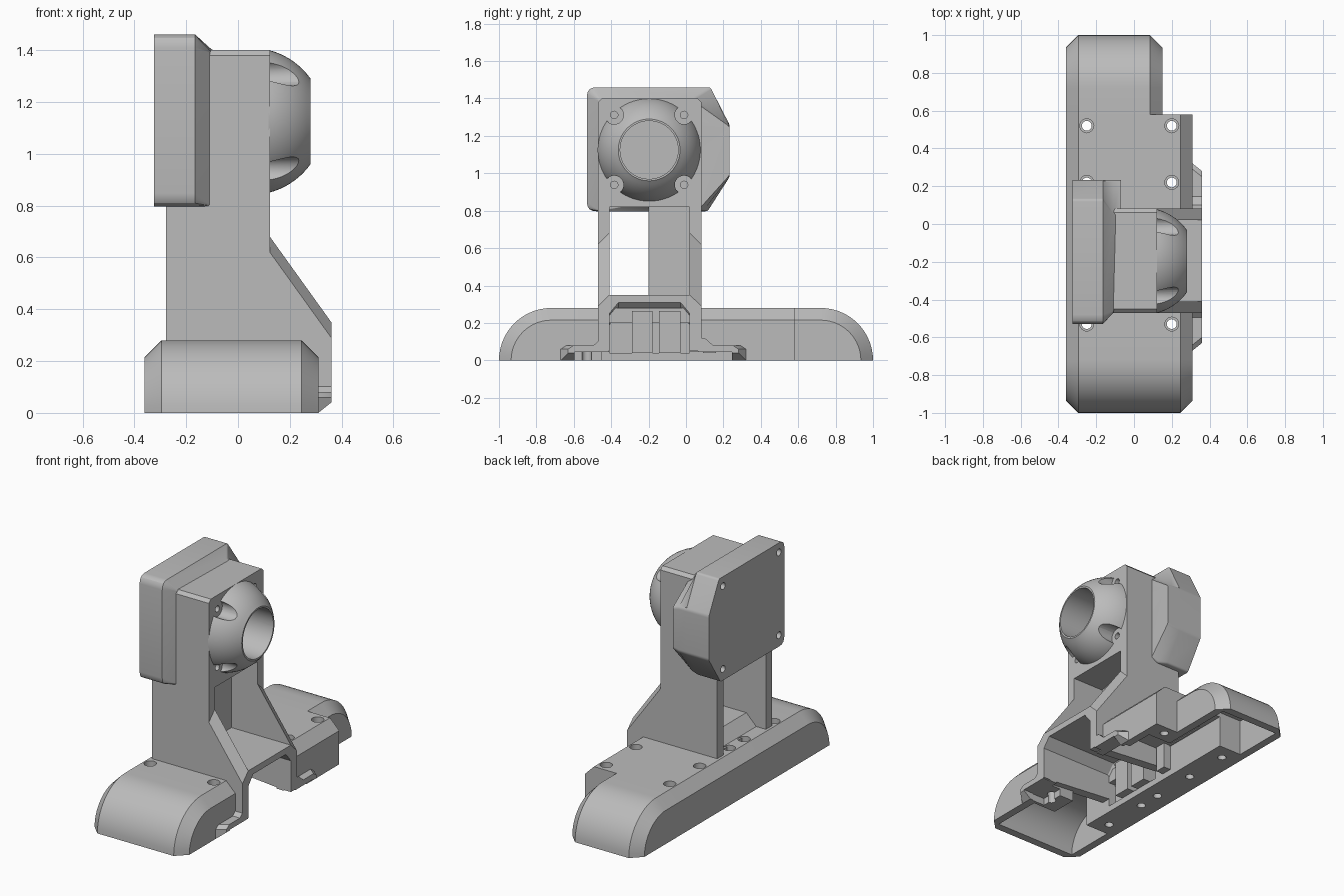
import bpy, bmesh, math
from mathutils import Vector

if "Cube" in bpy.data.objects:
    bpy.data.objects.remove(bpy.data.objects["Cube"])

GREY = (0.5, 0.5, 0.5, 1)
mat = bpy.data.materials.new("plain grey")
mat.use_nodes = True
mat.diffuse_color = GREY
mat.node_tree.nodes["Principled BSDF"].inputs["Base Color"].default_value = GREY
parts = []


def loft(name, sections, axis="x", part=True):
    """Join matching outlines placed along an axis and cap both ends."""
    place = {"x": lambda t, a, b: (t, a, b),
             "y": lambda t, a, b: (a, t, b),
             "z": lambda t, a, b: (a, b, t)}[axis]
    bm = bmesh.new()
    rings = [[bm.verts.new(place(t, a, b)) for a, b in pts] for t, pts in sections]
    n = len(rings[0])
    for low, high in zip(rings, rings[1:]):
        for i in range(n):
            j = (i + 1) % n
            bm.faces.new((low[i], low[j], high[j], high[i]))
    bm.faces.new(rings[0])
    bm.faces.new(rings[-1])
    bmesh.ops.recalc_face_normals(bm, faces=bm.faces)
    mesh = bpy.data.meshes.new(name)
    bm.to_mesh(mesh)
    bm.free()
    mesh.materials.append(mat)
    obj = bpy.data.objects.new(name, mesh)
    bpy.context.collection.objects.link(obj)
    obj.hide_render = not part
    if part:
        parts.append(obj)
    return obj


def prism(name, pts, t0, t1, axis="x", part=True):
    return loft(name, [(t0, pts), (t1, pts)], axis, part)


def box(name, x, y, z, part=True):
    pts = [(y[0], z[0]), (y[1], z[0]), (y[1], z[1]), (y[0], z[1])]
    return prism(name, pts, x[0], x[1], "x", part)


def circle(r, a=0.0, b=0.0, n=24):
    return [(a + r * math.cos(math.tau * i / n), b + r * math.sin(math.tau * i / n))
            for i in range(n)]


def rounded(pts, front_r, rear_r=0.012, steps=4):
    """Round the corners, with a larger radius toward the front."""
    out = []
    for i, p in enumerate(pts):
        p = Vector(p)
        r = front_r if p.x < -0.2 else rear_r
        a = p + (Vector(pts[i - 1]) - p).normalized() * r
        b = p + (Vector(pts[(i + 1) % len(pts)]) - p).normalized() * r
        for k in range(steps + 1):
            t = k / steps
            q = a * (1 - t) ** 2 + p * 2 * t * (1 - t) + b * t * t
            out.append((q.x, q.y))
    return out


def cut(targets, cutters):
    """Subtract the cutters from each target, then discard them."""
    for obj in targets:
        for c in cutters:
            m = obj.modifiers.new("cut", "BOOLEAN")
            m.operation, m.solver, m.object = "DIFFERENCE", "EXACT", c
        bpy.context.view_layer.update()
        graph = bpy.context.evaluated_depsgraph_get()
        mesh = bpy.data.meshes.new_from_object(obj.evaluated_get(graph))
        obj.modifiers.clear()
        obj.data = mesh
    for c in cutters:
        bpy.data.objects.remove(c)


def end_profile(sign, inset, flat):
    """Side outline of the base with one rounded end and one flat end."""
    r = 0.28 - inset
    arc = [(sign * (0.72 + r * math.sin(a)), r * math.cos(a))
           for a in [math.pi / 2 * i / 14 for i in range(15)]]
    return [(flat, 0), (flat, r)] + arc


# Base: long chamfered foot, narrower at the rear end
def base_part(name, sign, right):
    c = 0.065
    edge, full = end_profile(sign, c, 0.58), end_profile(sign, 0, 0.58)
    return loft(name, [(-0.36, edge), (c - 0.36, full), (right - c, full), (right, edge)])


base_front = base_part("base_front", -1, 0.31)
base_rear = base_part("base_rear", 1, 0.15)
arch = [(-0.41, -0.1), (-0.41, 0.25), (-0.36, 0.31), (-0.03, 0.31), (0.02, 0.25), (0.02, -0.1)]
holes = [(-0.25, y) for y in (0.52, 0.22, -0.08, -0.23, -0.53)]
holes += [(0.2, y) for y in (0.52, 0.22, -0.53)]


def hole_cutters():
    through = [prism("hole", circle(0.026, x, y, 16), -0.1, 0.25, "z", False) for x, y in holes]
    return through + [prism("recess", circle(0.037, x, y, 16), 0.235, 0.5, "z", False)
                      for x, y in holes]


def end_cavity(sign, right):
    pts = end_profile(sign, 0.05, sign * 0.62)
    pts = [(y, z if z > 0.01 else -0.1) for y, z in pts]
    return prism("end_cavity", pts, -0.31, right, "x", False)


def channel():
    return box("channel", (-0.15, 0.1), (-0.65, 0.65), (-0.1, 0.2), False)


wall_slots = [(-0.41, -0.29), (-0.18, -0.145), (-0.03, 0.02)]
cut([base_front], [
    prism("arch_cut", arch, -0.15, 0.5, "x", False),
    box("main_cavity", (-0.14, 0.26), (-0.45, 0.45), (-0.1, 0.205), False),
    box("low_slot", (0.2, 0.5), (-0.6, 0.27), (-0.1, 0.045), False),
    channel(), end_cavity(-1, 0.26)]
    + [box("wall_slot", (-0.2, -0.1), y, (0.04, 0.2), False) for y in wall_slots]
    + hole_cutters())
cut([base_rear], [channel(), end_cavity(1, 0.1)])

# Ribs inside the base
for y0, y1, top in ((-0.29, -0.18, 0.265), (-0.145, -0.03, 0.265), (0.09, 0.16, 0.21)):
    box("inner_rib", (-0.16, -0.1), (y0, y1), (0.04, top))

# Flared side walls of the column, bevelled on their outer edge
BACK, FACE = -0.278, 0.123


def wall_outline(drop):
    return [(BACK, 0.1), (BACK, 1.0), (FACE, 1.0), (FACE, 0.68 - drop),
            (0.36, 0.35 - drop), (0.36, 0.05), (0.3, 0.05)]


for name, outer, inner in (("front_wall", -0.47, -0.41), ("rear_wall", 0.082, 0.02)):
    loft(name, [(outer, wall_outline(0.06)), (inner, wall_outline(0))], "y")

# Floor over the arch, sloping down at its left end, and the partition above it
floor = [(-0.41, 0.35), (0.02, 0.35), (0.02, 0.25), (-0.03, 0.31), (-0.36, 0.31), (-0.41, 0.25)]
loft("arch_floor", [(-0.22, [(y, z - 0.08) for y, z in floor]), (-0.14, floor), (0.36, floor)])
box("partition", (-0.12, -0.06), (-0.2, 0.03), (0.33, 0.84))

# Small feet beside the arch
for name, s in (("front_foot", -1), ("rear_foot", 1)):
    def foot(reach, low):
        pts = [(0.24, 0.045), (0.42, 0.045), (0.42, low), (reach, low),
               (reach, 0.06), (reach - 0.03, 0.08), (0.32, 0.08), (0.275, 0.12), (0.24, 0.12)]
        return [(-0.175 + s * a, z) for a, z in pts]
    loft(name, [(0.29, foot(0.495, 0.0)), (0.31, foot(0.495, 0.0)), (0.36, foot(0.455, 0.04))])

# Upper block with bore and screw holes
CY, CZ = -0.197, 1.125
screws = [(CY + a * 0.187, CZ + b * 0.187) for a in (-1, 1) for b in (-1, 1)]
block_outline = [(-0.47, 0.82), (0.082, 0.82), (0.082, 1.38), (0.062, 1.4),
                 (-0.45, 1.4), (-0.47, 1.38)]
block = prism("upper_block", block_outline, BACK, FACE)
cut([block], [prism("bore", circle(0.155, CY, CZ, 48), -0.2, 0.3, "x", False)]
    + [prism("screw_hole", circle(0.02, y, z, 16), 0.0, 0.3, "x", False) for y, z in screws])

# Domed collar with screw pockets
R, C0 = 0.284, 0.049
dome_x = [0.118 + 0.162 * i / 10 for i in range(11)]
dome = loft("domed_collar", [(x, circle(math.sqrt(R * R - (x - C0) ** 2), CY, CZ, 64))
                             for x in dome_x])
cut([dome], [prism("bore", circle(0.155, CY, CZ, 48), 0.0, 0.4, "x", False)]
    + [prism("pocket", circle(0.05, y, z), 0.05, 0.4, "x", False) for y, z in screws])

# Head housing on the left face, with a bulge toward the rear
outer = [(-0.53, 0.797), (-0.53, 1.46), (0.13, 1.46), (0.233, 1.26), (0.233, 0.98), (0.115, 0.797)]
middle = [(-0.47, 0.797), (-0.47, 1.4), (0.05, 1.41), (0.233, 1.26), (0.233, 0.98), (0.09, 0.797)]
inner = [(-0.3, 0.83), (-0.3, 1.38), (0.05, 1.38), (0.233, 1.25), (0.233, 0.99), (0.08, 0.82)]
head = loft("head_housing", [(-0.325, rounded(outer, 0.05)), (-0.165, rounded(outer, 0.05)),
                             (-0.11, rounded(middle, 0.01)), (-0.07, rounded(inner, 0.01))])
cut([head], [prism("corner_hole", circle(0.022, y, z, 16), -0.5, -0.22, "x", False)
             for y in (-0.475, 0.09) for z in (0.87, 1.4)]
    + [prism("bore", circle(0.155, CY, CZ, 48), -0.2, 0.3, "x", False)])

# Smooth curved faces, keep edges sharp
bpy.ops.object.select_all(action="DESELECT")
for obj in parts:
    obj.select_set(True)
bpy.context.view_layer.objects.active = parts[0]
bpy.ops.object.shade_smooth_by_angle(angle=math.radians(25))
